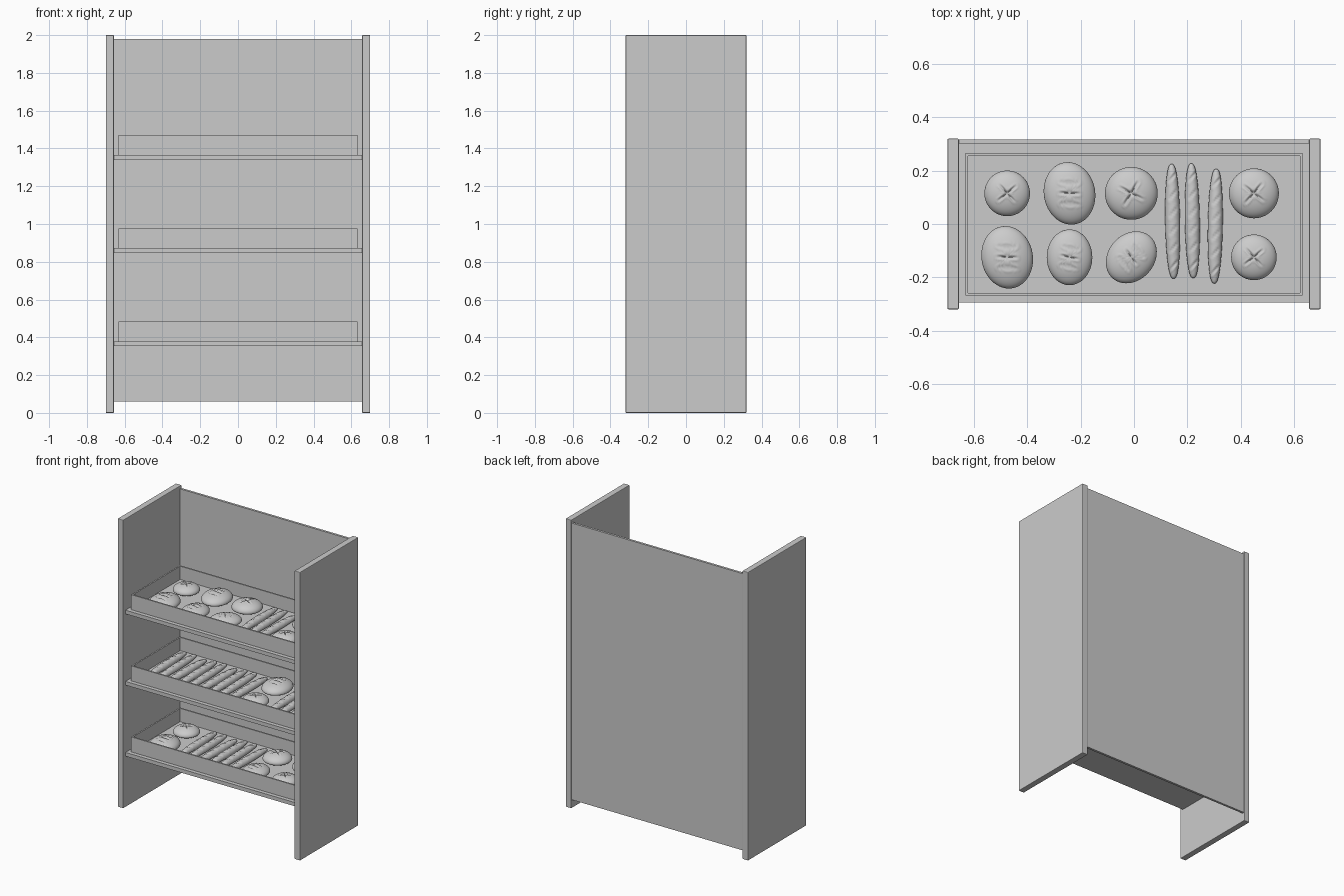
import bpy, bmesh, math
from mathutils import Matrix, Vector

if "Cube" in bpy.data.objects:
    bpy.data.objects.remove(bpy.data.objects["Cube"])

GREY = (0.6, 0.6, 0.6, 1)
grey = bpy.data.materials.new("plain grey")
grey.use_nodes = True
grey.diffuse_color = GREY
grey.node_tree.nodes["Principled BSDF"].inputs["Base Color"].default_value = GREY


def add_object(name, mesh):
    ob = bpy.data.objects.new(name, mesh)
    bpy.context.collection.objects.link(ob)
    return ob


def finish_mesh(name, bm):
    mesh = bpy.data.meshes.new(name)
    bm.to_mesh(mesh)
    bm.free()
    mesh.materials.append(grey)
    return mesh


def box_bmesh(low, high):
    low, high = Vector(low), Vector(high)
    bm = bmesh.new()
    size = Matrix.Diagonal((*(high - low), 1))
    bmesh.ops.create_cube(bm, size=1, matrix=Matrix.Translation((low + high) / 2) @ size)
    return bm


def box(name, low, high, bevel=0):
    ob = add_object(name, finish_mesh(name, box_bmesh(low, high)))
    if bevel:
        mod = ob.modifiers.new("soft edges", "BEVEL")
        mod.width, mod.segments = bevel, 2
    return ob


# Cabinet: two side panels and a back
box("right_panel", (-0.70, -0.32, 0), (-0.657, 0.32, 2), 0.004)
box("left_panel", (0.657, -0.32, 0), (0.70, 0.32, 2), 0.004)
box("back_panel", (-0.657, 0.302, 0.06), (0.657, 0.318, 1.98))


# Open tray, hollowed from a block
def tray(name, bottom):
    bm = box_bmesh((-0.633, -0.268, bottom), (0.633, 0.266, bottom + 0.104))
    bm.normal_update()
    top = max(bm.faces, key=lambda f: f.calc_center_median().z)
    bmesh.ops.inset_region(bm, faces=[top], thickness=0.014)
    floor = bmesh.ops.extrude_discrete_faces(bm, faces=[top])["faces"][0]
    bmesh.ops.translate(bm, verts=floor.verts, vec=(0, 0, -0.092))
    return add_object(name, finish_mesh(name, bm))


# Score marks are segments on the crust, in unit coordinates
def segment_distance(p, a, b):
    t = max(0, min(1, (p - a).dot(b - a) / (b - a).length_squared))
    return (p - a.lerp(b, t)).length, t


def bread_mesh(name, radii, around, rings, cuts, width, depth, long=False):
    """Unit ball shaped to radii, with a flatter base and scored top."""
    bm = bmesh.new()
    turn = Matrix.Rotation(math.pi / 2, 4, "X") if long else Matrix()
    bmesh.ops.create_uvsphere(bm, u_segments=around, v_segments=rings, radius=1, matrix=turn)
    rx, ry, rz = radii
    for v in bm.verts:
        u = v.co.copy()
        if long:
            # Blunter ends than a plain ellipsoid
            fat = max(0.0001, 1 - u.y * u.y) ** -0.12
            v.co = (u.x * rx * fat, u.y * ry, u.z * rz * fat)
        else:
            v.co = (u.x * rx, u.y * ry, u.z * rz)
        if u.z < 0:
            v.co.z *= 0.55
            continue
        spot = Vector((v.co.x, v.co.y))
        for a, b in cuts:
            dist, t = segment_distance(spot, a, b)
            if dist < width:
                v.co.z -= depth * (1 - dist / width) * (0.4 + 0.6 * math.sin(math.pi * t))
            elif dist < 2 * width:
                v.co.z += 0.3 * depth * math.sin(math.pi * (dist / width - 1))
    for f in bm.faces:
        f.smooth = True
    return finish_mesh(name, bm)


def cut(x, y, dx, dy):
    return Vector((x - dx, y - dy)), Vector((x + dx, y + dy))


cross = [cut(0, 0, 0.033, 0.027), cut(0, 0, -0.027, 0.03)]
stripes = [cut(0.006 * k, 0.036 * k, 0.03, -0.007) for k in (-1, 0, 1)]
slashes = [cut(0.002, -0.165 + 0.066 * k, 0.014, 0.016) for k in range(6)]
ROUND = bread_mesh("round_loaf", (0.09, 0.09, 0.045), 72, 36, cross, 0.006, 0.008)
OVAL = bread_mesh("oval_loaf", (0.09, 0.11, 0.045), 72, 36, stripes, 0.006, 0.008)
STICK = bread_mesh("baguette", (0.028, 0.215, 0.028), 32, 80, slashes, 0.006, 0.006, True)


def place(name, mesh, x, y, floor, scale=1, turn=0):
    ob = add_object(name, mesh)
    base = -min(v.co.z for v in mesh.vertices)
    ob.location = (x, y, floor + base * scale)
    ob.scale = (scale,) * 3
    ob.rotation_euler.z = math.radians(turn)


def baguettes(x, floor):
    for dx, y, turn in ((-0.077, 0.01, 1), (-0.003, 0.012, 1), (0.083, -0.008, -1)):
        place("baguette", STICK, x + dx, y, floor, 1, turn)


def loaves(x, floor, back, front):
    for y, (mesh, scale, turn) in ((0.115, back), (-0.125, front)):
        place("loaf", mesh, x, y, floor, scale, turn)


# Bread columns for each shelf; None stands for three baguettes
small, large = (ROUND, 0.95, 0), (ROUND, 1.04, 10)
small_oval, large_oval = (OVAL, 0.95, 0), (OVAL, 1.07, 10)
slanted = (OVAL, 0.96, -42)
COLUMNS = (-0.476, -0.242, -0.01, 0.222, 0.45)
SHELVES = {
    0.353: [(small, large_oval), None, None, (large, small_oval), (large, small)],
    0.846: [None, None, None, (large_oval, small), None],
    1.340: [(small, large_oval), (large_oval, small_oval), ((ROUND, 1.1, 20), slanted),
            None, (large, small)],
}

for z, stock in SHELVES.items():
    box("shelf", (-0.657, -0.295, z), (0.657, 0.302, z + 0.026))
    tray("tray", z + 0.026)
    for x, pair in zip(COLUMNS, stock):
        if pair:
            loaves(x, z + 0.038, *pair)
        else:
            baguettes(x, z + 0.038)
